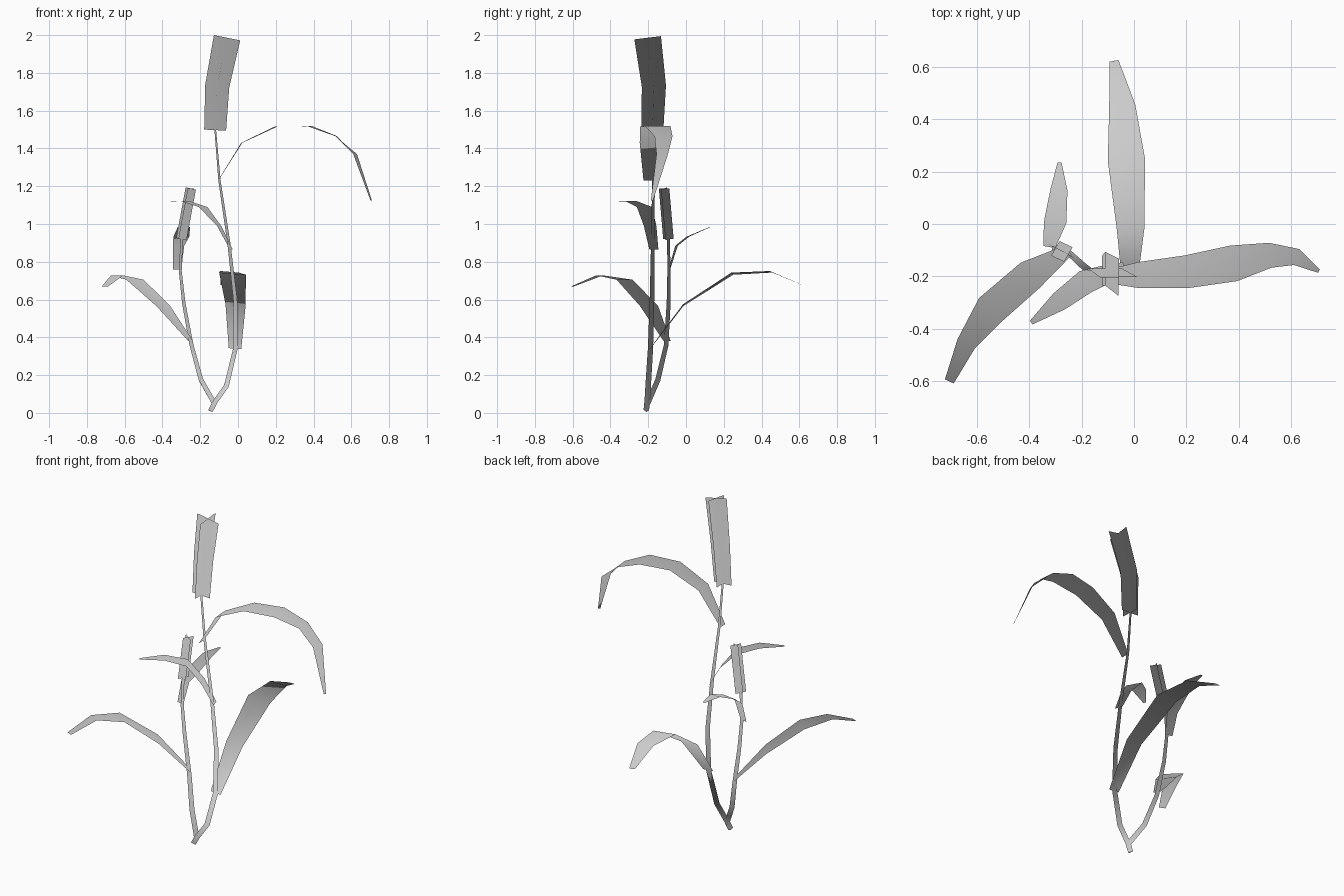
import bpy
from math import cos, sin, pi, radians
from mathutils import Vector

if "Cube" in bpy.data.objects:
    bpy.data.objects.remove(bpy.data.objects["Cube"])


def make_mesh(name, verts, faces):
    """Smooth mesh with soft foliage normals fanning out from the plant's foot."""
    me = bpy.data.meshes.new(name)
    me.from_pydata([tuple(v) for v in verts], [], faces)
    me.update()
    me.shade_smooth()
    me.normals_split_custom_set_from_vertices([tuple(v.normalized()) for v in verts])
    ob = bpy.data.objects.new(name, me)
    bpy.context.collection.objects.link(ob)
    return ob


def tangents(pts):
    n = len(pts)
    return [pts[min(i + 1, n - 1)] - pts[max(i - 1, 0)] for i in range(n)]


def tube(name, rows, sides=3):
    """Low-sided tapering stalk through rows of x, y, z, radius."""
    pts = [Vector(r[:3]) for r in rows]
    verts, faces = [], []
    for p, t, r in zip(pts, tangents(pts), rows):
        u = t.cross(Vector((0, 1, 0))).normalized()
        v = t.cross(u).normalized()
        for k in range(sides):
            a = 2 * pi * (k + 0.5) / sides
            verts.append(p + (u * cos(a) + v * sin(a)) * r[3])
    for i in range(len(pts) - 1):
        for k in range(sides):
            a, b = i * sides + k, i * sides + (k + 1) % sides
            faces.append((a, b, b + sides, a + sides))
    return make_mesh(name, verts, faces)


def leaf(name, rows, roll=0.0):
    """Flat arching blade, top side up, through rows of x, y, z, width."""
    pts = [Vector(r[:3]) for r in rows]
    verts = []
    for p, t, r in zip(pts, tangents(pts), rows):
        side = Vector((-t.y, t.x, 0)).normalized()
        side = (side + Vector((0, 0, roll))) * r[3] / 2
        verts += [p + side, p - side]
    faces = [(2 * i, 2 * i + 1, 2 * i + 3, 2 * i + 2) for i in range(len(pts) - 1)]
    return make_mesh(name, verts, faces)


def seed_head(name, rows, turn):
    """Two crossed strips through rows of x, y, z, half width."""
    pts = [Vector(r[:3]) for r in rows]
    verts, faces = [], []
    for a in (radians(turn), radians(turn + 90)):
        base = len(verts)
        for p, t, r in zip(pts, tangents(pts), rows):
            d = Vector((cos(a), sin(a), 0))
            d = (d - t * (d.dot(t) / t.length_squared)).normalized() * r[3]
            verts += [p - d, p + d]
        for i in range(len(pts) - 1):
            j = base + 2 * i
            faces.append((j, j + 1, j + 3, j + 2))
    return make_mesh(name, verts, faces)


# Stalks
tube("main_stalk", [
    (-.15, -.21, .012, .017), (-.125, -.205, .06, .017), (-.065, -.20, .145, .017),
    (-.018, -.188, .34, .016), (-.018, -.18, .60, .014), (-.05, -.176, .89, .011),
    (-.10, -.172, 1.23, .008), (-.122, -.175, 1.50, .006)])
tube("side_stalk", [
    (-.13, -.205, .05, .017), (-.20, -.15, .175, .016), (-.25, -.105, .36, .014),
    (-.29, -.092, .58, .012), (-.308, -.09, .75, .010), (-.30, -.093, .93, .008)])

# Seed heads
seed_head("main_seed_head", [
    (-.121, -.178, 1.497, .058), (-.11, -.17, 1.73, .064),
    (-.058, -.203, 1.986, .071)], 180)
seed_head("side_seed_head", [
    (-.30, -.093, .92, .032), (-.25, -.116, 1.188, .032)], -30)

# Leaves
leaf("upper_right_leaf", [
    (-.105, -.20, 1.23, .05), (.02, -.195, 1.43, .10), (.20, -.182, 1.515, .125),
    (.38, -.15, 1.518, .138), (.52, -.119, 1.465, .095), (.62, -.126, 1.37, .064),
    (.705, -.18, 1.125, .014)])
leaf("lower_back_leaf", [
    (-.016, -.19, .34, .066), (-.013, -.015, .57, .106), (-.029, .245, .737, .142),
    (-.045, .45, .747, .10), (-.076, .622, .675, .034)], roll=.08)
leaf("lower_left_leaf", [
    (-.25, -.10, .38, .045), (-.395, -.195, .565, .12), (-.545, -.325, .705, .125),
    (-.64, -.457, .728, .075), (-.704, -.60, .67, .037)])
leaf("middle_front_leaf", [
    (-.035, -.17, .865, .05), (-.10, -.19, .99, .07), (-.185, -.22, 1.09, .092),
    (-.285, -.295, 1.123, .075), (-.392, -.376, 1.118, .017)])
leaf("side_back_leaf", [
    (-.322, -.088, .76, .045), (-.315, -.05, .885, .062), (-.30, .01, .933, .085),
    (-.286, .13, .985, .065), (-.284, .235, .982, .015)])
